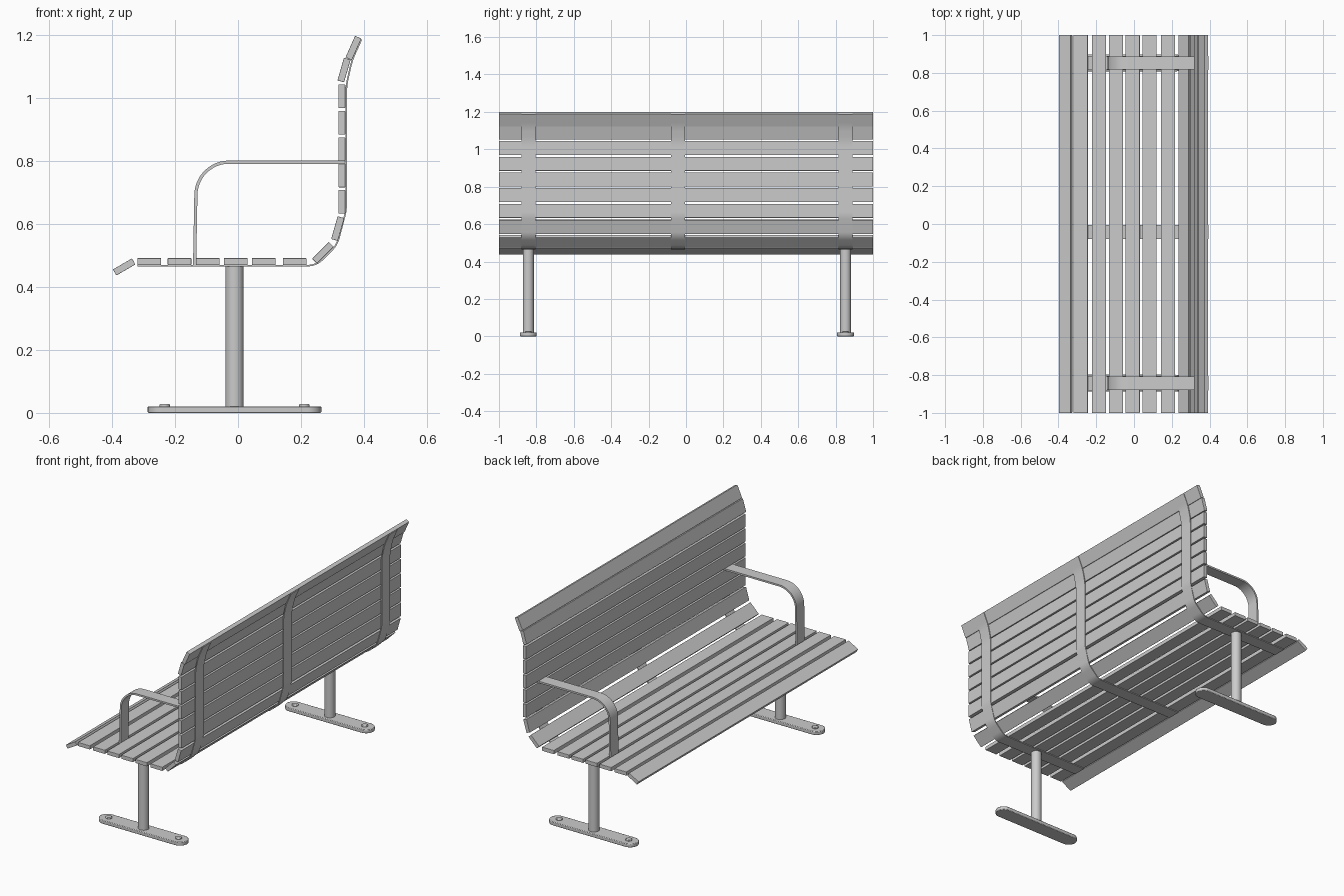
import bpy, bmesh, math
from mathutils import Vector

if "Cube" in bpy.data.objects:
    bpy.data.objects.remove(bpy.data.objects["Cube"])

SIDES = (-0.843, 0.853)      # y of the two leg frames
MIDDLE = -0.042              # y of the central strap
LEG_X = -0.011


def extrude_outline(name, pts, direction, offset, bevel=0.0, smooth=False):
    """Closed outline of 3D points extruded along a direction."""
    bm = bmesh.new()
    face = bm.faces.new([bm.verts.new(Vector(p) + Vector(offset)) for p in pts])
    new = bmesh.ops.extrude_face_region(bm, geom=[face])["geom"]
    bmesh.ops.translate(bm, vec=direction,
                        verts=[g for g in new if isinstance(g, bmesh.types.BMVert)])
    bmesh.ops.recalc_face_normals(bm, faces=bm.faces)
    mesh = bpy.data.meshes.new(name)
    bm.to_mesh(mesh)
    bm.free()
    ob = bpy.data.objects.new(name, mesh)
    bpy.context.collection.objects.link(ob)
    if bevel:
        mod = ob.modifiers.new("bevel", "BEVEL")
        mod.width, mod.segments = bevel, 2
    if smooth:
        smooth_shade(ob)
    return ob


def smooth_shade(ob):
    bpy.ops.object.select_all(action="DESELECT")
    ob.select_set(True)
    bpy.context.view_layer.objects.active = ob
    bpy.ops.object.shade_smooth_by_angle(angle=math.radians(30))


def fillet_path(points, steps=8):
    """Polyline of (x, z, radius) with rounded corners."""
    out = [Vector(points[0][:2])]
    for i in range(1, len(points) - 1):
        p = Vector(points[i][:2])
        a = (Vector(points[i - 1][:2]) - p).normalized()
        b = (Vector(points[i + 1][:2]) - p).normalized()
        r, half = points[i][2], a.angle(b) / 2
        start = p + a * (r / math.tan(half))
        end = p + b * (r / math.tan(half))
        centre = p + (a + b).normalized() * (r / math.sin(half))
        for k in range(steps + 1):
            v = start.lerp(end, k / steps) - centre
            out.append(centre + v.normalized() * r)
    out.append(Vector(points[-1][:2]))
    return out


def ribbon(name, path, thick, width, y):
    """Flat bar following a path in the xz plane."""
    left, right = [], []
    for i, p in enumerate(path):
        t = (path[min(i + 1, len(path) - 1)] - path[max(i - 1, 0)]).normalized()
        n = Vector((-t.y, t.x)) * thick / 2
        left.append(p + n)
        right.append(p - n)
    pts = [(p.x, 0, p.y) for p in left + right[::-1]]
    return extrude_outline(name, pts, (0, width, 0), (0, y - width / 2, 0), smooth=True)


def cylinder(name, x, y, z0, z1, r, bevel=0.0):
    bpy.ops.mesh.primitive_cylinder_add(vertices=32, radius=r, depth=z1 - z0,
                                        location=(x, y, (z0 + z1) / 2))
    ob = bpy.context.object
    ob.name = name
    if bevel:
        mod = ob.modifiers.new("bevel", "BEVEL")
        mod.width, mod.segments, mod.limit_method = bevel, 2, "ANGLE"
    smooth_shade(ob)


def slat(name, x, z, angle, width=0.075, thick=0.022):
    c, s = math.cos(math.radians(angle)), math.sin(math.radians(angle))
    pts = [(x + u * c - v * s, 0, z + u * s + v * c)
           for u, v in ((-width / 2, -thick / 2), (width / 2, -thick / 2),
                        (width / 2, thick / 2), (-width / 2, thick / 2))]
    extrude_outline(name, pts, (0, 2, 0), (0, -1, 0), bevel=0.0015)


# seat slats
slat("seat_front_slat", -0.362, 0.464, 30, width=0.07)
for i, x in enumerate((-0.282, -0.186, -0.096, -0.007, 0.082, 0.18)):
    slat(f"seat_slat_{i + 1}", x, 0.481, 0)

# backrest slats: curved bottom, straight middle, flared top
back = [(0.27, 0.509, 45), (0.317, 0.586, 74)]
back += [(0.33, 0.671 + 0.0838 * i, 90) for i in range(5)]
back += [(0.337, 1.09, 74), (0.367, 1.16, 66)]
for i, (x, z, a) in enumerate(back):
    slat(f"back_slat_{i + 1}", x, z, a)

# three support straps under the seat and behind the back
strap = fillet_path([(-0.32, 0.468), (0.249, 0.468, 0.07), (0.315, 0.534, 0.09),
                     (0.344, 0.645, 0.15), (0.344, 1.04, 0.25),
                     (0.362, 1.12, 0.25), (0.392, 1.187)])
for i, y in enumerate((SIDES[0], MIDDLE, SIDES[1])):
    ribbon(f"support_strap_{i + 1}", strap, 0.005, 0.075, y)

# armrests, legs and feet
arm = fillet_path([(-0.138, 0.468), (-0.132, 0.797, 0.105), (0.338, 0.797)], 14)
for side, y in zip(("left", "right"), SIDES):
    ribbon(f"{side}_armrest", arm, 0.01, 0.07, y)
    cylinder(f"{side}_leg", LEG_X, y, 0.015, 0.468, 0.029)
    foot = []
    for sign in (1, -1):
        for k in range(17):
            a = math.radians(-90 + 180 * k / 16)
            foot.append((LEG_X + sign * (0.231 + 0.045 * math.cos(a)),
                         sign * 0.045 * math.sin(a), 0))
    ob = extrude_outline(f"{side}_foot", foot, (0, 0, 0.021), (0, y, 0))
    mod = ob.modifiers.new("bevel", "BEVEL")
    mod.width, mod.segments, mod.limit_method = 0.003, 2, "ANGLE"
    smooth_shade(ob)
    for i, dx in enumerate((-0.222, 0.222)):
        cylinder(f"{side}_foot_bolt_{i + 1}", LEG_X + dx, y, 0.015, 0.028, 0.017, 0.003)
